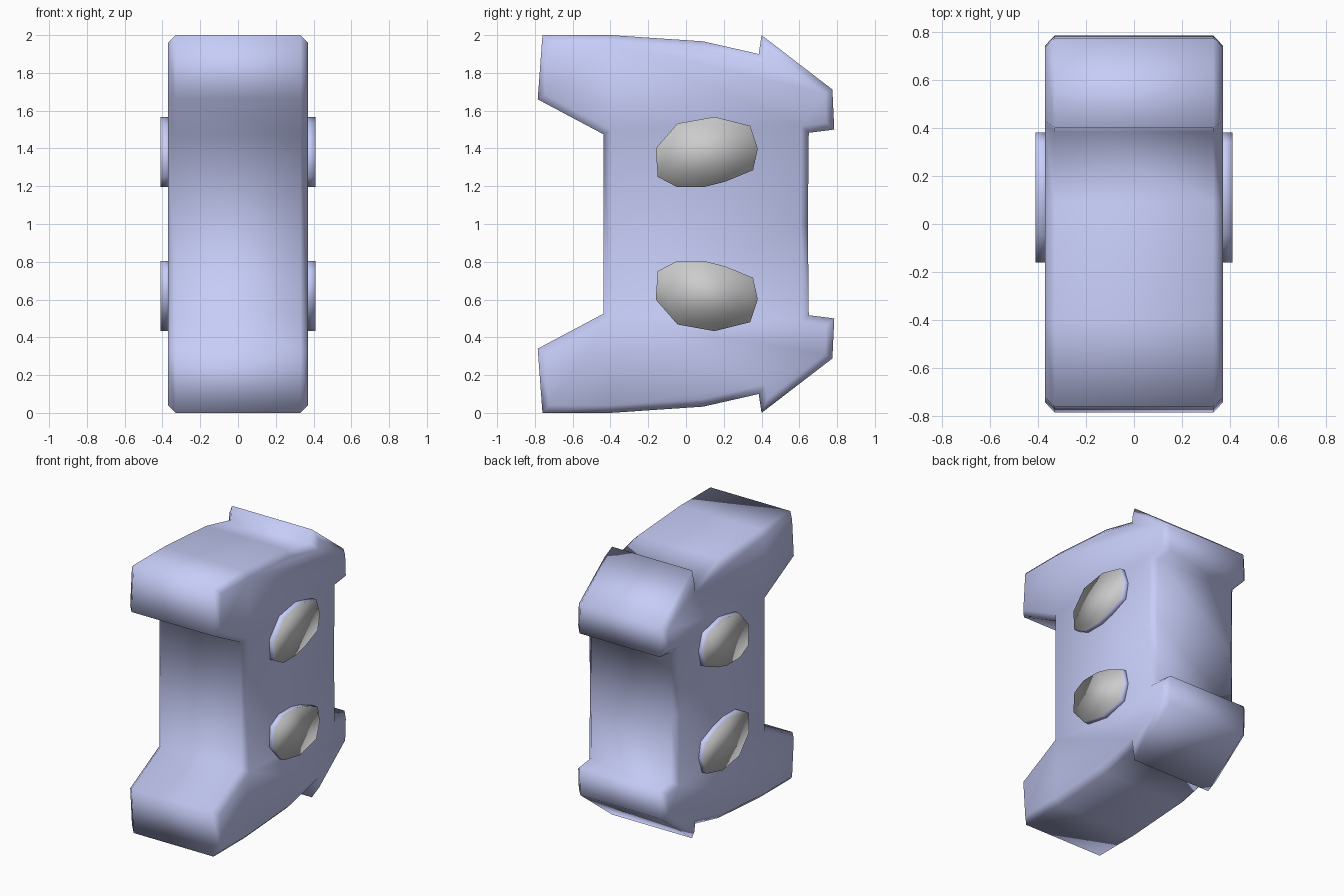
import bpy, bmesh
from mathutils import Vector

if "Cube" in bpy.data.objects:
    bpy.data.objects.remove(bpy.data.objects["Cube"])

blue = bpy.data.materials.new("blue_shell")
blue.diffuse_color = (0.57, 0.61, 0.94, 1)
blue.use_nodes = True
blue.node_tree.nodes["Principled BSDF"].inputs["Base Color"].default_value = blue.diffuse_color


def mirrored(points):
    """Reflect a (y, z) outline about the mid height z = 1."""
    return [(y, 2 - z) for y, z in points]


def inset(points, d):
    """Mitred inward offset of a counter-clockwise outline."""
    pts = [Vector(p) for p in points]
    out = []
    for i, p in enumerate(pts):
        a = (p - pts[i - 1]).normalized()
        b = (pts[(i + 1) % len(pts)] - p).normalized()
        na, nb = Vector((-a.y, a.x)), Vector((-b.y, b.x))
        out.append(tuple(p + (na + nb) * d / (1 + na.dot(nb))))
    return out


def loft(name, sections, mats, cap_index=0, side_index=0):
    """Join (x, outline) sections into a closed smooth solid."""
    bm = bmesh.new()
    rings = [[bm.verts.new((x, y, z)) for y, z in o] for x, o in sections]
    for r, s in zip(rings, rings[1:]):
        n = len(r)
        for i in range(n):
            j = (i + 1) % n
            bm.faces.new((r[i], r[j], s[j], s[i])).material_index = side_index
    for r in (rings[0], rings[-1]):
        bm.faces.new(r).material_index = cap_index
    bmesh.ops.recalc_face_normals(bm, faces=bm.faces[:])
    for f in bm.faces:
        f.smooth = True
    me = bpy.data.meshes.new(name)
    bm.to_mesh(me)
    bm.free()
    for m in mats:
        me.materials.append(m)
    ob = bpy.data.objects.new(name, me)
    bpy.context.collection.objects.link(ob)
    return ob


# Body: hooked side profile, chamfered along both flanks
upper = [(0.645, 1.0), (0.65, 1.483), (0.785, 1.5), (0.775, 1.712), (0.4, 2.0),
         (0.385, 1.9), (0.09, 1.967), (-0.4, 2.0), (-0.76, 2.0),
         (-0.785, 1.66), (-0.437, 1.475)]
outline = upper + mirrored(upper[1:])[::-1]
inner = inset(outline, 0.04)
loft("body", [(-0.37, inner), (-0.33, outline), (0.33, outline), (0.37, inner)], [blue])

# Raised oval pads: blue rim with a grey face, two on each flank
pad = [(-0.16, 1.40), (-0.15, 1.25), (-0.05, 1.197), (0.1, 1.197), (0.21, 1.225),
       (0.355, 1.285), (0.38, 1.40), (0.34, 1.52), (0.15, 1.567), (-0.045, 1.532)]
for side, s in (("right", 1), ("left", -1)):
    for level, shape in (("upper", pad), ("lower", mirrored(pad))):
        loft(f"{level}_{side}_pad", [(s * 0.35, shape), (s * 0.41, shape)],
             [None, blue], 0, 1)
